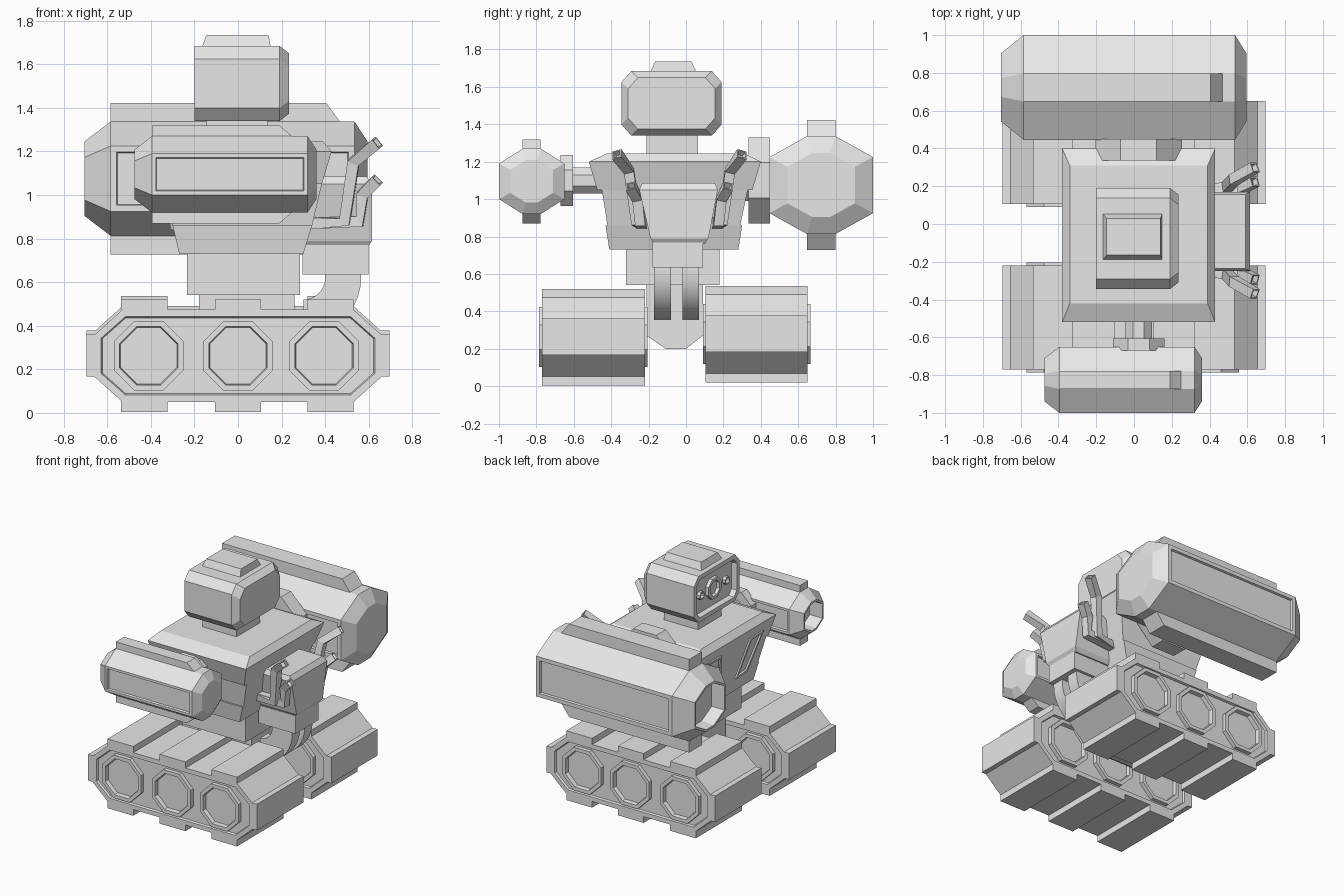
import bpy, bmesh, math
from mathutils import Vector

cube = bpy.data.objects.get("Cube")
if cube:
    bpy.data.objects.remove(cube, do_unlink=True)

grey = bpy.data.materials.new("plain_grey")
grey.use_nodes = True
grey.diffuse_color = (0.8, 0.8, 0.8, 1)
grey.node_tree.nodes["Principled BSDF"].inputs["Base Color"].default_value = (0.8, 0.8, 0.8, 1)


def finish(name, bm):
    bmesh.ops.recalc_face_normals(bm, faces=bm.faces)
    mesh = bpy.data.meshes.new(name)
    bm.to_mesh(mesh)
    bm.free()
    mesh.materials.append(grey)
    obj = bpy.data.objects.new(name, mesh)
    bpy.context.collection.objects.link(obj)
    return obj


def loft_bm(rings):
    """Skin a list of equal-sized closed rings and cap both ends."""
    bm = bmesh.new()
    loops = [[bm.verts.new(p) for p in ring] for ring in rings]
    n = len(loops[0])
    for a, b in zip(loops, loops[1:]):
        for i in range(n):
            j = (i + 1) % n
            bm.faces.new((a[i], a[j], b[j], b[i]))
    bm.faces.new(loops[0])
    bm.faces.new(loops[-1])
    bmesh.ops.recalc_face_normals(bm, faces=bm.faces)
    bm.normal_update()
    return bm


def loft(name, rings):
    return finish(name, loft_bm(rings))


def facing(bm, axis, least_area=0):
    return [f for f in bm.faces if f.normal.dot(Vector(axis)) > 0.95 and f.calc_area() > least_area]


def recess(bm, faces, rim, depth):
    bmesh.ops.inset_individual(bm, faces=faces, thickness=rim, depth=0)
    bmesh.ops.inset_individual(bm, faces=faces, thickness=0.006, depth=-depth)


def rect(x0, x1, y0, y1, z):
    return [(x0, y0, z), (x1, y0, z), (x1, y1, z), (x0, y1, z)]


def box(name, x0, x1, y0, y1, z0, z1):
    return loft(name, [rect(x0, x1, y0, y1, z0), rect(x0, x1, y0, y1, z1)])


def prism_y(name, profile, y0, y1):
    return loft(name, [[(x, y, z) for x, z in profile] for y in (y0, y1)])


def octagon(half_w, half_h, flat_w, flat_h):
    return [(half_w, flat_h), (flat_w, half_h), (-flat_w, half_h), (-half_w, flat_h),
            (-half_w, -flat_h), (-flat_w, -half_h), (flat_w, -half_h), (half_w, -flat_h)]


def regular(r):
    return octagon(r, r, r * 0.414, r * 0.414)


def drum(name, x, z, r, y0, y1, rim=0, depth=0):
    bm = loft_bm([[(x + a, y, z + b) for a, b in regular(r)] for y in (y0, y1)])
    if rim:
        recess(bm, facing(bm, (0, 1, 0)) + facing(bm, (0, -1, 0)), rim, depth)
    return finish(name, bm)


# Tracks: octagonal body, tread pads, wheels showing on both sides
def track(tag, y0, y1, z):
    body = octagon(0.66, 0.212, 0.53, 0.095)
    bm = loft_bm([[(x, y, z + h) for x, h in body] for y in (y0, y1)])
    recess(bm, facing(bm, (0, 1, 0)) + facing(bm, (0, -1, 0)), 0.035, 0.015)
    finish(tag + "_track_body", bm)
    for i, x in enumerate((-0.43, 0, 0.425)):
        for side, s in (("top", 1), ("bottom", -1)):
            lo, hi = sorted((z + s * 0.205, z + s * 0.258))
            box(f"{tag}_track_{side}_pad_{i}", x - 0.106, x + 0.106, y0, y1, lo, hi)
    for side, s in (("left", 1), ("right", -1)):
        lo, hi = sorted((s * 0.65, s * 0.695))
        box(f"{tag}_track_{side}_pad", lo, hi, y0, y1, z - 0.095, z + 0.1)
    for i, x in enumerate((-0.41, 0, 0.395)):
        drum(f"{tag}_wheel_{i}", x, z, 0.16, y0 - 0.015, y1 + 0.015, 0.028, 0.035)


track("front", -0.77, -0.22, 0.262)
track("rear", 0.105, 0.65, 0.278)

# Undercarriage between the tracks
keel = [(-0.21, 0.54), (-0.21, 0.27), (-0.11, 0.2), (0, 0.2), (0.09, 0.27), (0.09, 0.54)]
loft("keel", [[(x, y, z) for y, z in keel] for x in (-0.18, 0.26)])
box("waist", -0.235, 0.285, -0.32, 0.18, 0.54, 0.74)

# Torso in three stepped tiers with a bevelled top
tiers = [rect(-0.27, 0.30, -0.41, 0.28, 0.73), rect(-0.30, 0.34, -0.43, 0.30, 0.86),
         rect(-0.30, 0.34, -0.42, 0.29, 0.86), rect(-0.345, 0.385, -0.45, 0.33, 1.05),
         rect(-0.345, 0.385, -0.475, 0.355, 1.05), rect(-0.38, 0.43, -0.52, 0.40, 1.2),
         rect(-0.34, 0.39, -0.42, 0.31, 1.245)]
loft("torso", tiers)

# Chest vents on the sloping front plate
def chest(y, z, lift):
    return (-0.27 - 0.234 * (z - 0.73) - lift, y - 0.06, z)


for side, s in (("left", -1), ("right", 1)):
    outline = [(0.09, 0.84), (0.22, 0.84), (0.32, 1.13), (0.17, 1.13)]
    bm = loft_bm([[chest(s * y, z, h) for y, z in outline] for h in (-0.01, 0.012)])
    recess(bm, facing(bm, (-1, 0, 0)), 0.025, 0.02)
    finish(side + "_chest_vent", bm)

# Head with a recessed face plate, lenses and a cap
box("neck", -0.145, 0.135, -0.21, 0.065, 1.23, 1.35)


def head_ring(x, shrink):
    return [(x, -0.077 + y, 1.512 + z) for y, z in
            octagon(0.268 - shrink, 0.173 - shrink, 0.215 - shrink, 0.113 - shrink)]


bm = loft_bm([head_ring(-0.2, 0), head_ring(0.19, 0), head_ring(0.235, 0.035)])
recess(bm, facing(bm, (-1, 0, 0)), 0.035, 0.04)
finish("head", bm)
for name, y, r in (("main_lens", 0, 0.075), ("left_lens", -0.15, 0.028), ("right_lens", 0.15, 0.028)):
    bm = loft_bm([[(x, y - 0.077 + a, 1.512 + b) for a, b in regular(r)] for x in (-0.15, -0.185)])
    recess(bm, facing(bm, (-1, 0, 0)), r * 0.3, 0.02)
    finish(name, bm)
loft("head_cap", [rect(-0.165, 0.15, -0.19, 0.055, 1.68), rect(-0.145, 0.14, -0.165, 0.03, 1.735)])


# Cannons: octagonal pods with tapered ends, open muzzle, side panels and rails
def cannon(tag, yc, zc, section, x0, x1, taper0, taper1, rail_w, rail_h, rim):
    def ring(x, s):
        return [(x, yc + a * s, zc + b * s) for a, b in section]
    bm = loft_bm([ring(x0, 0.65), ring(x0 + taper0, 1), ring(x1 - taper1, 1), ring(x1, 0.65)])
    recess(bm, facing(bm, (0, 1, 0), 0.05) + facing(bm, (0, -1, 0), 0.05), rim, 0.015)
    recess(bm, facing(bm, (-1, 0, 0), 0.01), 0.015, 0.1)
    finish(tag + "_pod", bm)
    top = max(b for a, b in section)
    for side, s in (("top", 1), ("bottom", -1)):
        a, b = zc + s * (top - 0.01), zc + s * (top + rail_h)
        end = x1 - taper1 - 0.06
        prism_y(f"{tag}_{side}_rail", [(x0 + taper0, a), (end, a), (end - 0.07, b), (x0 + taper0, b)],
                yc - rail_w, yc + rail_w)


cannon("large_cannon", 0.723, 1.075, octagon(0.277, 0.262, 0.075, 0.15),
       -0.705, 0.595, 0.12, 0.06, 0.075, 0.085, 0.04)
cannon("small_cannon", -0.825, 1.095, octagon(0.175, 0.175, 0.048, 0.095),
       -0.475, 0.36, 0.08, 0.04, 0.048, 0.05, 0.025)

# Shoulder mounts
drum("large_mount", 0.025, 1.1, 0.23, 0.335, 0.45)
drum("large_arm", 0.025, 1.08, 0.09, 0.25, 0.48)
drum("small_mount", 0.025, 1.1, 0.137, -0.67, -0.605)
drum("small_arm", 0.025, 1.1, 0.07, -0.61, -0.4)

# Backpack and its lower block
pack = [rect(0.3, 0.595, -0.17, 0.1, 0.76), rect(0.3, 0.615, -0.19, 0.12, 0.79),
        rect(0.36, 0.615, -0.25, 0.17, 1.05), rect(0.37, 0.59, -0.235, 0.155, 1.085)]
loft("backpack", pack)
box("backpack_base", 0.295, 0.6, -0.18, 0.09, 0.635, 0.77)

# Two curved struts sweeping down under the backpack
angles = [math.radians(-90 * i / 10) for i in range(11)]
arc = [(0.3 + 0.265 * math.cos(a), 0.62 + 0.265 * math.sin(a)) for a in angles]
inner = [(0.3 + 0.1 * math.cos(a), 0.62 + 0.1 * math.sin(a)) for a in reversed(angles)]
for side, y in (("left", 0.025), ("right", -0.125)):
    strut = prism_y(side + "_strut", [(0.565, 0.65)] + arc + inner + [(0.4, 0.65)], y - 0.045, y + 0.045)
    bpy.ops.object.select_all(action='DESELECT')
    strut.select_set(True)
    bpy.context.view_layer.objects.active = strut
    bpy.ops.object.shade_smooth_by_angle(angle=math.radians(30))


# Exhaust pipes: square tubes with hollow tips, mirrored about the torso
def pipe(name, path, w):
    rings = []
    for i, p in enumerate(path):
        a, b = Vector(path[max(i - 1, 0)]), Vector(path[min(i + 1, len(path) - 1)])
        along = (b - a).normalized()
        side = along.cross(Vector((0, 1, 0))).normalized() * w
        across = along.cross(side).normalized() * w
        rings.append([Vector(p) + side * u + across * v for u, v in ((1, 1), (1, -1), (-1, -1), (-1, 1))])
    bm = loft_bm(rings)
    bm.faces.ensure_lookup_table()
    recess(bm, [bm.faces[-1]], 0.01, 0.03)
    finish(name, bm)


outer_path = [(0.33, 0.2, 0.87), (0.49, 0.23, 0.88), (0.53, 0.27, 1.15), (0.64, 0.335, 1.24)]
inner_path = [(0.33, 0.2, 0.87), (0.56, 0.21, 0.88), (0.57, 0.225, 1.0), (0.64, 0.26, 1.07)]
for side, s in (("left", 1), ("right", -1)):
    for tag, path in (("outer", outer_path), ("inner", inner_path)):
        pipe(f"{side}_{tag}_pipe", [(x, s * y - 0.035, z) for x, y, z in path], 0.027)
